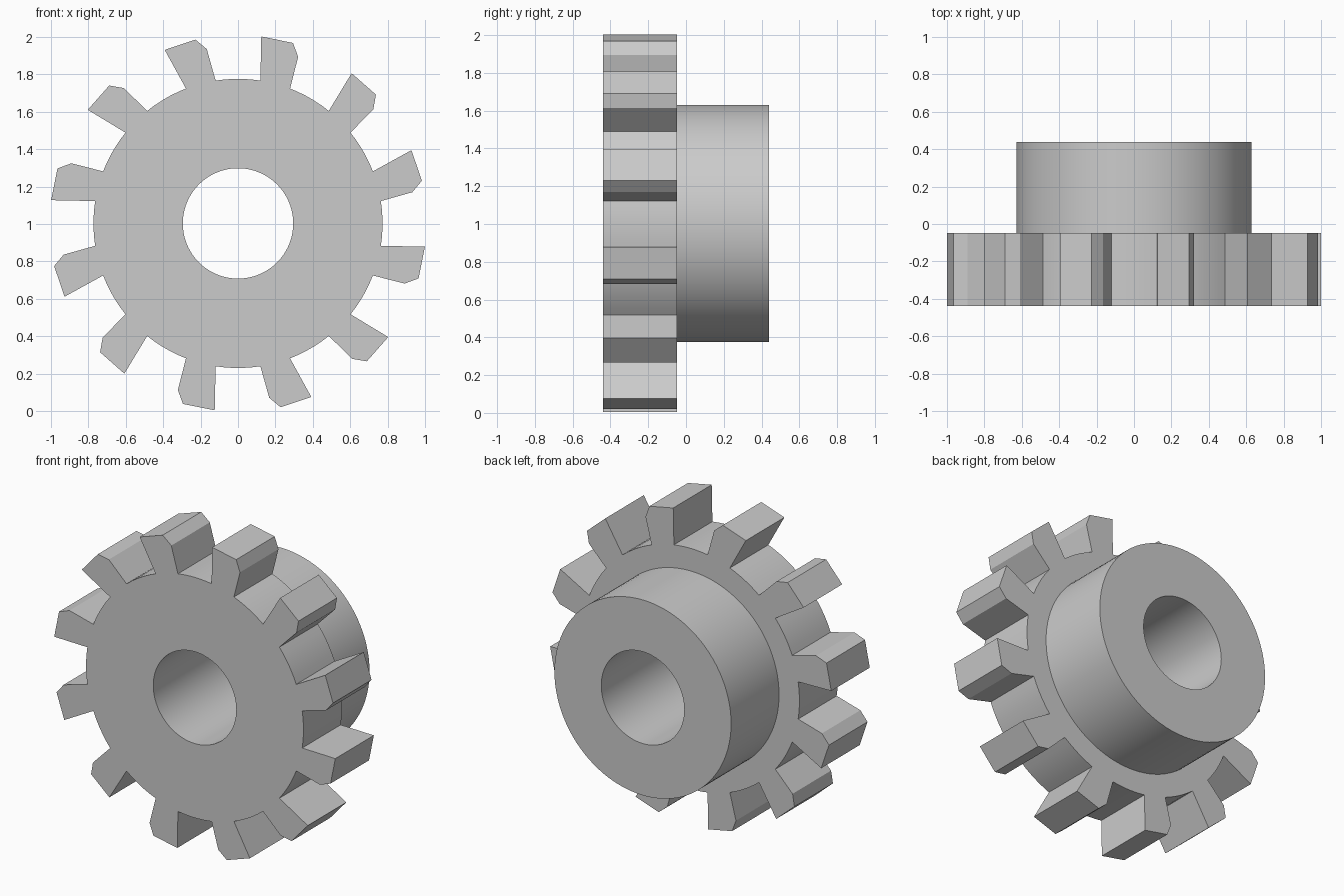
import bpy, bmesh
from math import cos, sin, pi, radians

cube = bpy.data.objects.get("Cube")
if cube:
    bpy.data.objects.remove(cube, do_unlink=True)

CENTRE_Z = 1.003
TEETH = 12
BORE, HUB, ROOT = 0.295, 0.628, 0.773
FRONT, STEP, BACK = -0.439, -0.048, 0.439
SEGMENTS = 96

steel = bpy.data.materials.new("grey steel")
steel.diffuse_color = (0.6, 0.6, 0.6, 1)
steel.use_nodes = True
steel.node_tree.nodes["Principled BSDF"].inputs["Base Color"].default_value = (0.6, 0.6, 0.6, 1)


def circle(radius, count=SEGMENTS):
    return [(radius, 2 * pi * i / count) for i in range(count)]


def gear_outline():
    # One lopsided tooth (radius, degrees) followed by the curved root of the gap
    tooth = [(ROOT, -6.1), (0.947, -4.85), (1.009, -1.95), (1.007, 7.9), (ROOT, 6.1)]
    gap = [(ROOT, 6.1 + 17.8 * i / 5) for i in range(1, 5)]
    return [(r, radians(a + 15 + 360 / TEETH * t))
            for t in range(TEETH) for r, a in tooth + gap]


def bored_solid(name, outline, y0, y1):
    """Extrude an outline along y, with a round bore through it."""
    bm = bmesh.new()
    edges = []
    for loop in (outline, circle(BORE)):
        verts = [bm.verts.new((r * cos(a), y0, r * sin(a))) for r, a in loop]
        edges += [bm.edges.new((v, verts[i - 1])) for i, v in enumerate(verts)]
    bmesh.ops.triangle_fill(bm, edges=edges, use_beauty=True)
    solid = bmesh.ops.extrude_face_region(bm, geom=bm.faces[:], use_keep_orig=True)
    moved = [g for g in solid["geom"] if isinstance(g, bmesh.types.BMVert)]
    bmesh.ops.translate(bm, verts=moved, vec=(0, y1 - y0, 0))
    bmesh.ops.recalc_face_normals(bm, faces=bm.faces[:])
    mesh = bpy.data.meshes.new(name)
    bm.to_mesh(mesh)
    bm.free()
    mesh.materials.append(steel)
    obj = bpy.data.objects.new(name, mesh)
    obj.location.z = CENTRE_Z
    bpy.context.collection.objects.link(obj)
    bpy.ops.object.select_all(action="DESELECT")
    obj.select_set(True)
    bpy.context.view_layer.objects.active = obj
    bpy.ops.object.shade_smooth_by_angle(angle=radians(12))
    return obj


# Toothed wheel in front, plain round hub behind
bored_solid("toothed_wheel", gear_outline(), FRONT, STEP)
bored_solid("hub", circle(HUB), STEP, BACK)
